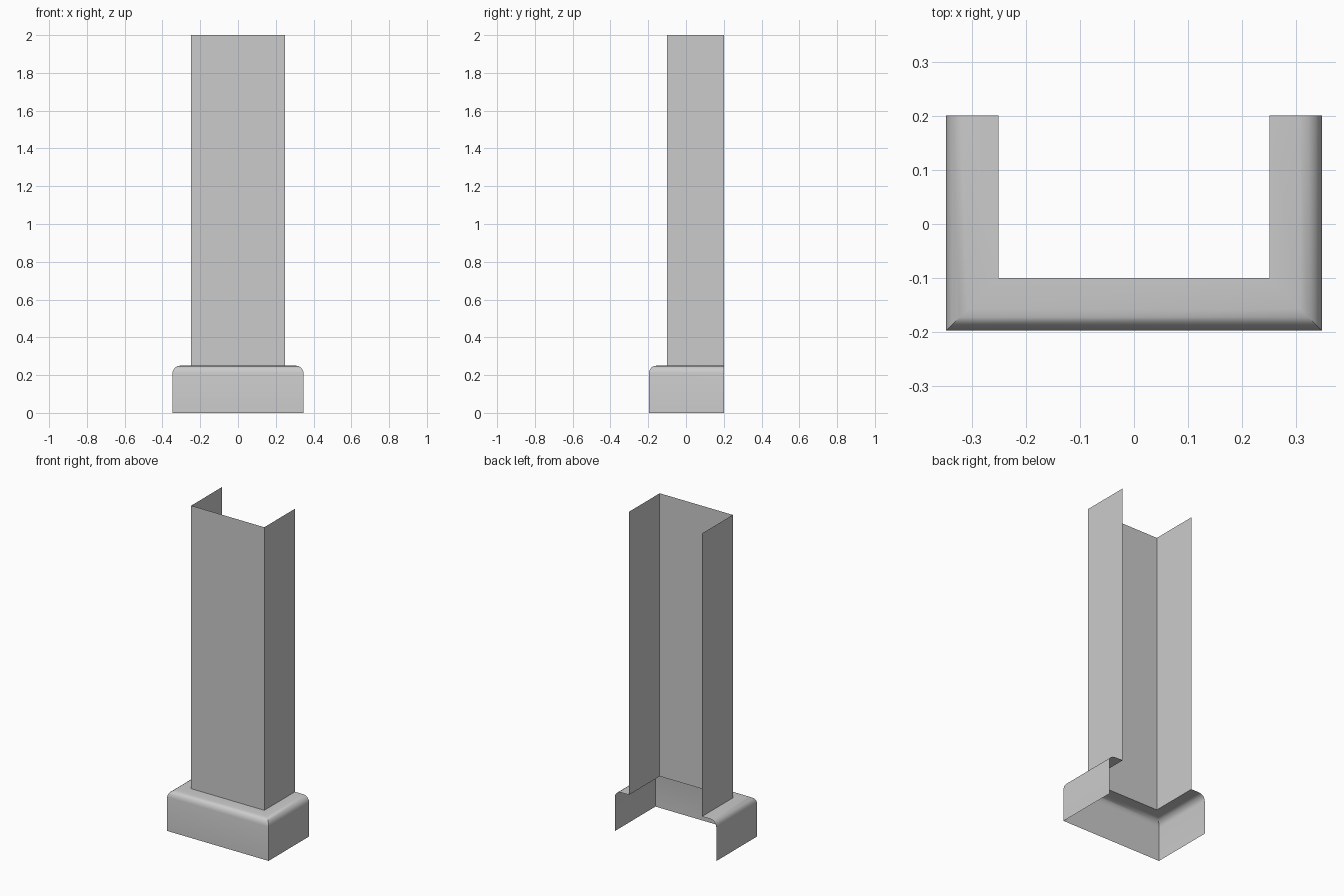
import bpy
import math

if "Cube" in bpy.data.objects:
    bpy.data.objects.remove(bpy.data.objects["Cube"], do_unlink=True)

# One plain grey for the whole pillar
grey = bpy.data.materials.new("light grey")
grey.use_nodes = True
grey.diffuse_color = (0.6, 0.6, 0.6, 1)
grey.node_tree.nodes["Principled BSDF"].inputs["Base Color"].default_value = (0.6, 0.6, 0.6, 1)

HALF_WIDTH, FRONT, BACK = 0.25, -0.10, 0.20
SHELF, TOP = 0.25, 2.0
FLARE, ROUND = 0.097, 0.04


def u_shell(name, profile):
    """Sweep (outward offset, height) points round an open-backed U."""
    verts, faces = [], []
    for out, z in profile:
        x, y = HALF_WIDTH + out, FRONT - out
        verts += [(-x, BACK, z), (-x, y, z), (x, y, z), (x, BACK, z)]
    for row in range(len(profile) - 1):
        for side in range(3):
            a = row * 4 + side
            faces.append((a, a + 1, a + 5, a + 4))
    mesh = bpy.data.meshes.new(name)
    mesh.from_pydata(verts, [], faces)
    mesh.materials.append(grey)
    obj = bpy.data.objects.new(name, mesh)
    bpy.context.collection.objects.link(obj)
    bpy.ops.object.select_all(action="DESELECT")
    obj.select_set(True)
    bpy.context.view_layer.objects.active = obj
    bpy.ops.object.shade_smooth_by_angle(angle=math.radians(35))
    return obj


# Pillar shaft: three thin walls, open at the back
u_shell("pillar_shaft", [(0, SHELF), (0, TOP)])

# Plinth: upright wall, rounded shoulder, flat ledge in to the shaft
plinth = [(FLARE, 0)]
for step in range(5):
    angle = math.radians(90) * step / 4
    plinth.append((FLARE - ROUND + ROUND * math.cos(angle),
                   SHELF - ROUND + ROUND * math.sin(angle)))
plinth.append((0, SHELF))
u_shell("plinth", plinth)
